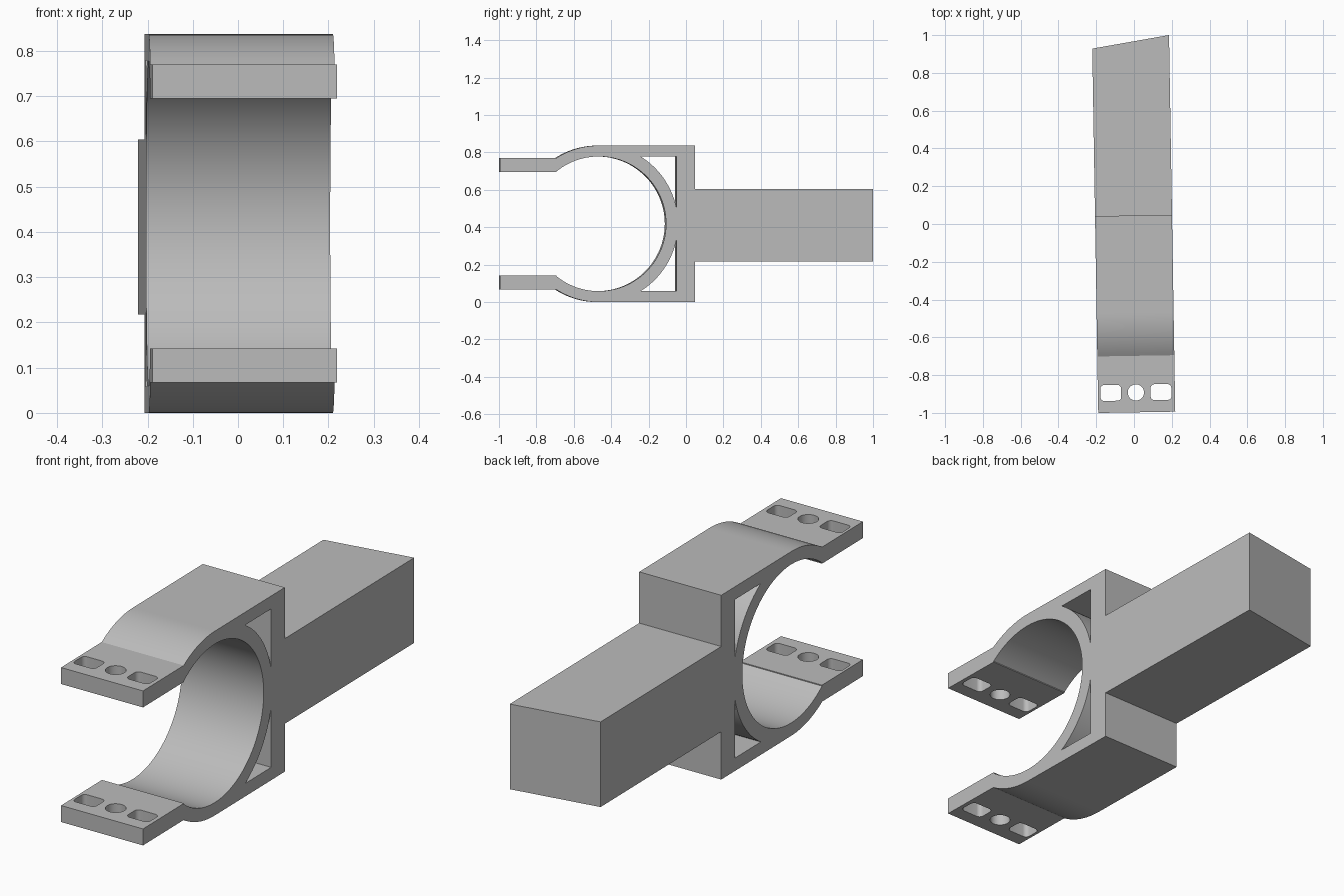
import bpy
import bmesh
from math import sin, cos, radians, asin, acos, degrees
from mathutils import Matrix

cube = bpy.data.objects.get("Cube")
if cube:
    bpy.data.objects.remove(cube, do_unlink=True)

grey = bpy.data.materials.new("plain grey")
grey.use_nodes = True
GREY = (0.5, 0.5, 0.5, 1)
grey.diffuse_color = GREY
grey.node_tree.nodes["Principled BSDF"].inputs["Base Color"].default_value = GREY

# Main dimensions
LEFT, RIGHT = -0.2055, 0.202
MID, WIDTH = (LEFT + RIGHT) / 2, RIGHT - LEFT
FRONT, RING_Y, RING_Z = -0.997, -0.47, 0.4185
INNER, OUTER, RIB = 0.36, 0.4185, 0.424
PLATE_FRONT, PLATE_BACK = -0.055, 0.045
TAB_LOW, TAB_HIGH = 0.276, 0.351       # tab faces, measured from the ring centre
TILT = Matrix.Rotation(0.0165, 4, 'Z')  # the whole part is turned slightly
SIDEWAYS = Matrix(((0, 0, 1, 0), (1, 0, 0, 0), (0, 1, 0, 0), (0, 0, 0, 1)))


def arc(cx, cy, r, start, end, steps):
    angles = [radians(start + (end - start) * i / steps) for i in range(steps + 1)]
    return [(cx + r * cos(a), cy + r * sin(a)) for a in angles]


def rounded_slot(cx, cy, half_w, half_h, r):
    corners = ((1, 1), (-1, 1), (-1, -1), (1, -1))
    points = []
    for i, (sx, sy) in enumerate(corners):
        points += arc(cx + sx * (half_w - r), cy + sy * (half_h - r), r, 90 * i, 90 * i + 90, 6)
    return points


def extrude(name, loops, depth, matrix):
    """Fill the first loop, with later loops as holes, and give it thickness."""
    curve = bpy.data.curves.new(name, 'CURVE')
    curve.dimensions = '2D'
    curve.fill_mode = 'BOTH'
    curve.extrude = depth / 2
    for loop in loops:
        spline = curve.splines.new('POLY')
        spline.points.add(len(loop) - 1)
        for point, (u, v) in zip(spline.points, loop):
            point.co = (u, v, 0, 1)
        spline.use_cyclic_u = True
    obj = bpy.data.objects.new(name, curve)
    bpy.context.collection.objects.link(obj)
    bpy.ops.object.select_all(action='DESELECT')
    obj.select_set(True)
    bpy.context.view_layer.objects.active = obj
    bpy.ops.object.convert(target='MESH')
    obj = bpy.context.view_layer.objects.active
    bm = bmesh.new()
    bm.from_mesh(obj.data)
    bmesh.ops.remove_doubles(bm, verts=bm.verts, dist=0.0001)
    bmesh.ops.transform(bm, matrix=TILT @ matrix, verts=bm.verts)
    bmesh.ops.recalc_face_normals(bm, faces=bm.faces)
    bm.to_mesh(obj.data)
    bm.free()
    obj.data.materials.clear()
    obj.data.materials.append(grey)
    bpy.ops.object.shade_smooth_by_angle(angle=radians(30))
    return obj


# Clamp body: open ring merging into a square back plate
inner_end = 180 - degrees(asin(TAB_LOW / INNER))
outer_end = 180 - degrees(asin(TAB_HIGH / OUTER))
body = arc(RING_Y, RING_Z, INNER, inner_end, -inner_end, 72)
body += arc(RING_Y, RING_Z, OUTER, -outer_end, -90, 12)
body += [(PLATE_BACK, RING_Z - OUTER), (PLATE_BACK, RING_Z + OUTER)]
body += arc(RING_Y, RING_Z, OUTER, 90, outer_end, 12)

# Curved triangular openings between ring and plate
rib_start = degrees(acos((PLATE_FRONT - RING_Y) / RIB))
rib_end = degrees(asin(INNER / RIB))
upper = arc(RING_Y, RING_Z, RIB, rib_start, rib_end, 16) + [(PLATE_FRONT, RING_Z + INNER)]
lower = [(y, 2 * RING_Z - z) for y, z in upper]
extrude("clamp_body", [body, upper, lower], WIDTH, Matrix.Translation((MID, 0, 0)) @ SIDEWAYS)

# Bolt tabs, each with a round hole between two slots
tab_back = RING_Y - 0.226
tab = [(LEFT, FRONT), (RIGHT, FRONT), (RIGHT, tab_back), (LEFT, tab_back)]
hole_y = -0.892
holes = [arc(MID - 0.003, hole_y, 0.043, 0, 350, 35)]
holes += [rounded_slot(MID - 0.003 + s * 0.133, hole_y, 0.055, 0.042, 0.02) for s in (-1, 1)]
for name, side in (("upper_tab", 1), ("lower_tab", -1)):
    height = RING_Z + side * (TAB_LOW + TAB_HIGH) / 2
    extrude(name, [tab] + holes, TAB_HIGH - TAB_LOW, Matrix.Translation((0, 0, height)))

# Rear beam with a slanted end
beam = [(LEFT, PLATE_BACK), (RIGHT, PLATE_BACK), (RIGHT, 0.997), (LEFT, 0.932)]
extrude("rear_beam", [beam], 0.387, Matrix.Translation((0, 0, 0.411)))
